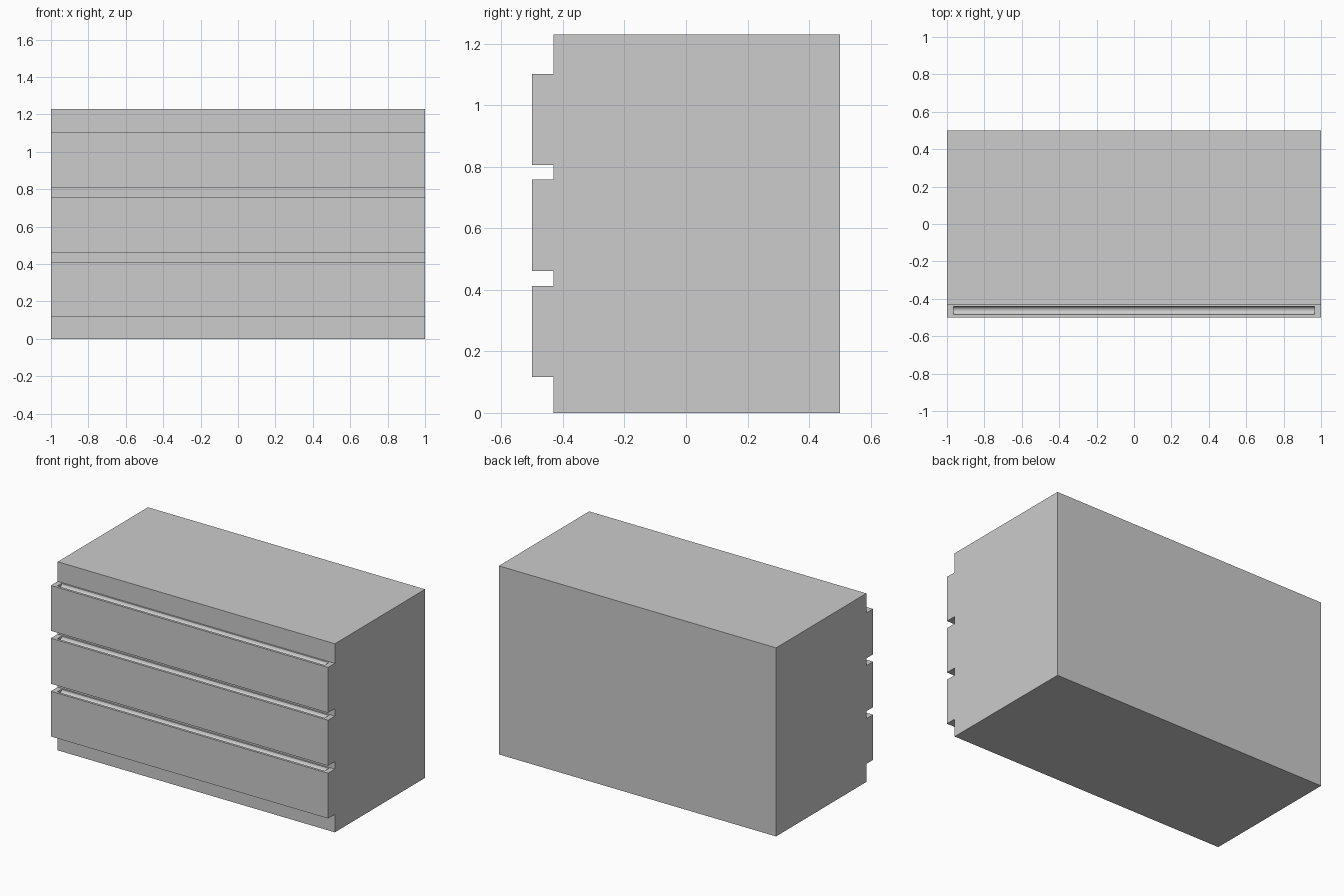
import bpy, bmesh, math
from mathutils import Matrix

if "Cube" in bpy.data.objects:
    bpy.data.objects.remove(bpy.data.objects["Cube"])

grey = bpy.data.materials.new("light grey")
grey.diffuse_color = (0.604, 0.604, 0.604, 1)
grey.use_nodes = True
grey.node_tree.nodes["Principled BSDF"].inputs["Base Color"].default_value = grey.diffuse_color


def add(name, bm):
    bmesh.ops.recalc_face_normals(bm, faces=bm.faces)
    me = bpy.data.meshes.new(name)
    bm.to_mesh(me)
    bm.free()
    me.materials.append(grey)
    ob = bpy.data.objects.new(name, me)
    bpy.context.collection.objects.link(ob)
    return ob


def box(name, x0, x1, y0, y1, z0, z1):
    bm = bmesh.new()
    m = Matrix.Translation(((x0 + x1) / 2, (y0 + y1) / 2, (z0 + z1) / 2))
    m = m @ Matrix.Diagonal((x1 - x0, y1 - y0, z1 - z0, 1))
    bmesh.ops.create_cube(bm, size=1, matrix=m)
    return add(name, bm)


def groove_cutter(name, half_length, y, z, radius):
    bm = bmesh.new()
    m = Matrix.Translation((0, y, z)) @ Matrix.Rotation(math.pi / 2, 4, 'Y')
    bmesh.ops.create_cone(bm, cap_ends=True, segments=16, radius1=radius,
                          radius2=radius, depth=2 * half_length, matrix=m)
    ob = add(name, bm)
    ob.hide_render = True
    return ob


# Main cabinet body
box("cabinet_body", -1, 1, -0.43, 0.5, 0, 1.23)

# Three drawer fronts, each with a rounded finger groove along its top edge
for i, (z0, z1) in enumerate([(0.117, 0.412), (0.461, 0.758), (0.806, 1.102)]):
    drawer = box(f"drawer_front_{i + 1}", -1, 1, -0.5, -0.43, z0, z1)
    cutter = groove_cutter(f"groove_cutter_{i + 1}", 0.965, -0.462, z1, 0.022)
    mod = drawer.modifiers.new("finger_groove", 'BOOLEAN')
    mod.operation = 'DIFFERENCE'
    mod.solver = 'EXACT'
    mod.object = cutter
    bpy.context.view_layer.update()
    deps = bpy.context.evaluated_depsgraph_get()
    cut = bpy.data.meshes.new_from_object(drawer.evaluated_get(deps))
    drawer.modifiers.clear()
    drawer.data = cut
    bpy.data.objects.remove(cutter)
    bpy.ops.object.select_all(action='DESELECT')
    drawer.select_set(True)
    bpy.context.view_layer.objects.active = drawer
    bpy.ops.object.shade_smooth_by_angle(angle=math.radians(30))
